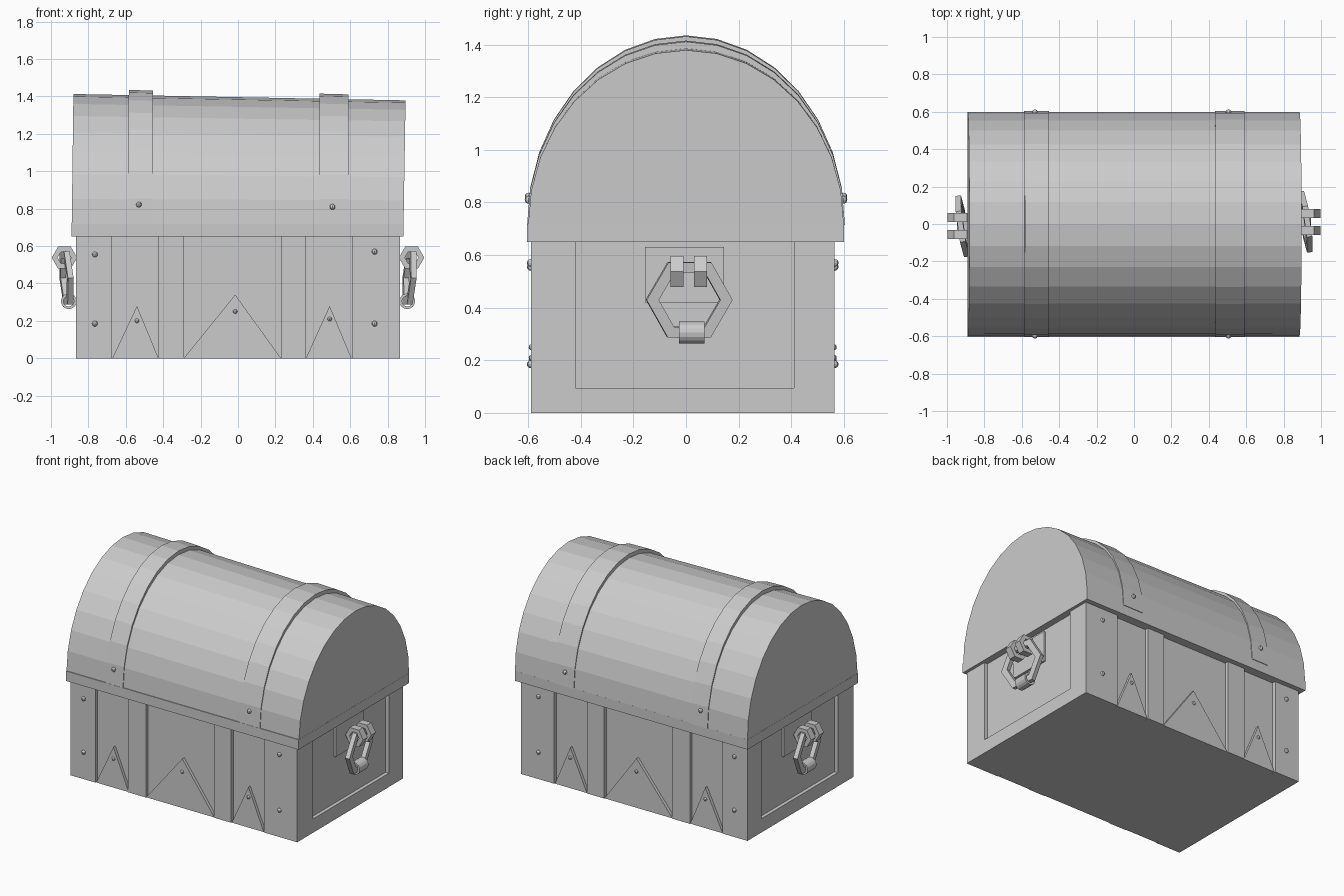
import bpy, bmesh, math
from mathutils import Matrix, Vector

if "Cube" in bpy.data.objects:
    bpy.data.objects.remove(bpy.data.objects["Cube"])

grey = bpy.data.materials.new("plain grey")
grey.diffuse_color = (0.6, 0.6, 0.6, 1)
grey.use_nodes = True
grey.node_tree.nodes["Principled BSDF"].inputs["Base Color"].default_value = grey.diffuse_color


def finish(name, bm):
    bmesh.ops.recalc_face_normals(bm, faces=bm.faces[:])
    me = bpy.data.meshes.new(name)
    bm.to_mesh(me)
    bm.free()
    me.materials.append(grey)
    ob = bpy.data.objects.new(name, me)
    bpy.context.collection.objects.link(ob)
    return ob


def prism(name, a, b):
    """Solid between two matching outlines."""
    bm = bmesh.new()
    va, vb = [bm.verts.new(p) for p in a], [bm.verts.new(p) for p in b]
    n = len(a)
    bm.faces.new(va)
    bm.faces.new(vb[::-1])
    for i in range(n):
        bm.faces.new((va[i], va[(i + 1) % n], vb[(i + 1) % n], vb[i]))
    return finish(name, bm)


def box(name, x0, x1, y0, y1, z0, z1):
    sq = [(x0, y0), (x1, y0), (x1, y1), (x0, y1)]
    return prism(name, [(x, y, z0) for x, y in sq], [(x, y, z1) for x, y in sq])


def ring(name, n, r_out, r_in, depth, mat):
    """Polygonal ring around local z, placed by a matrix."""
    bm = bmesh.new()
    loops = []
    for r, z in ((r_out, -depth / 2), (r_out, depth / 2), (r_in, depth / 2), (r_in, -depth / 2)):
        loops.append([bm.verts.new(mat @ Vector((r * math.cos(2 * math.pi * i / n),
                      r * math.sin(2 * math.pi * i / n), z))) for i in range(n)])
    for k in range(4):
        a, b = loops[k], loops[(k + 1) % 4]
        for i in range(n):
            j = (i + 1) % n
            bm.faces.new((a[i], a[j], b[j], b[i]))
    return finish(name, bm)


def rivet(name, x, y, z, r=0.015):
    bm = bmesh.new()
    bmesh.ops.create_uvsphere(bm, u_segments=8, v_segments=6, radius=r,
                              matrix=Matrix.Translation((x, y, z)))
    return finish(name, bm)


def arch(name, bottom, top, half, base, h0, h1, n=16):
    """Half-ellipse prism along x; its ends lean and differ in height."""
    def end(k, h):
        pts = []
        for i in range(n + 1):
            t = math.pi * i / n
            x = bottom[k] + (top[k] - bottom[k]) * math.sin(t)
            pts.append((x, -half * math.cos(t), base + h * math.sin(t)))
        return pts
    return prism(name, end(0, h0), end(1, h1))


# Body core
YF, YB, D = -0.59, 0.565, 0.025
box("body", -0.84, 0.84, YF + D, YB - D, 0, 0.66)

# Front and back: upright planks, triangular plates and rivets
for side, y_out, s in (("front", YF, 1), ("back", YB, -1)):
    y_in = y_out + s * D
    for x0, x1 in ((-0.865, -0.675), (-0.425, -0.29), (0.23, 0.36), (0.61, 0.865)):
        box(side + "_plank", x0, x1, y_out, y_in, 0, 0.655)
    for x0, xa, x1, h, zr in ((-0.672, -0.54, -0.425, 0.28, 0.2),
                              (-0.29, -0.015, 0.23, 0.34, 0.25),
                              (0.363, 0.49, 0.607, 0.28, 0.21)):
        tri = [(x0, 0), (x1, 0), (xa, h)]
        yt = y_out + s * 0.004
        prism(side + "_triangle", [(x, yt, z) for x, z in tri],
              [(x, y_in, z) for x, z in tri])
        rivet(side + "_triangle_rivet", xa, yt, zr, 0.012)
    for x, z in ((-0.765, 0.555), (-0.765, 0.185), (0.73, 0.57), (0.73, 0.185)):
        rivet(side + "_corner_rivet", x, y_out, z)

# Ends: raised frame around a sunken panel
for s in (-1, 1):
    xa, xb = sorted((s * 0.84, s * 0.865))
    box("end_post", xa, xb, YF + D, -0.42, 0, 0.655)
    box("end_post", xa, xb, 0.41, YB - D, 0, 0.655)
    box("end_bottom_rail", xa, xb, -0.42, 0.41, 0, 0.095)

# Handles: the left one is the right one turned half around
for turn in (0, math.pi):
    R = Matrix.Rotation(turn, 4, 'Z')
    T = Matrix.Translation
    along_y = Matrix.Rotation(math.pi / 2, 4, 'X')
    box("handle_plate", 0.83, 0.855, -0.155, 0.145, 0.42, 0.63).matrix_world = R
    for y in (-0.034, 0.055):
        ring("handle_bracket", 6, 0.068, 0.036, 0.048, R @ T((0.928, y, 0.538)) @ along_y)
    face_x = Matrix.Rotation(math.radians(8), 4, 'Z') @ Matrix.Rotation(
        math.radians(4), 4, 'Y') @ Matrix.Rotation(math.pi / 2, 4, 'Y') @ Matrix.Rotation(
        math.pi / 2, 4, 'Z')
    ring("handle_loop", 6, 0.165, 0.118, 0.03, R @ T((0.917, 0.012, 0.43)) @ face_x)
    ring("handle_grip", 16, 0.042, 0.028, 0.096, R @ T((0.905, 0.022, 0.305)) @ along_y)

# Lid: rim and arched top, slightly higher at the left
box("lid_rim", -0.89, 0.886, -0.605, 0.6, 0.65, 0.718)
arch("lid", (-0.889, 0.885), (-0.88, 0.896), 0.6, 0.715, 0.698, 0.664)

# Straps over the lid with a rivet at each foot
for x0, x1, h, xr, zr in ((-0.587, -0.455, 0.72, -0.53, 0.822),
                          (0.433, 0.59, 0.7, 0.505, 0.81)):
    arch("lid_strap", (x0, x1), (x0 + 0.003, x1), 0.604, 0.715, h, h - 0.004)
    for s in (-1, 1):
        rivet("strap_rivet", xr, s * 0.598, zr)
